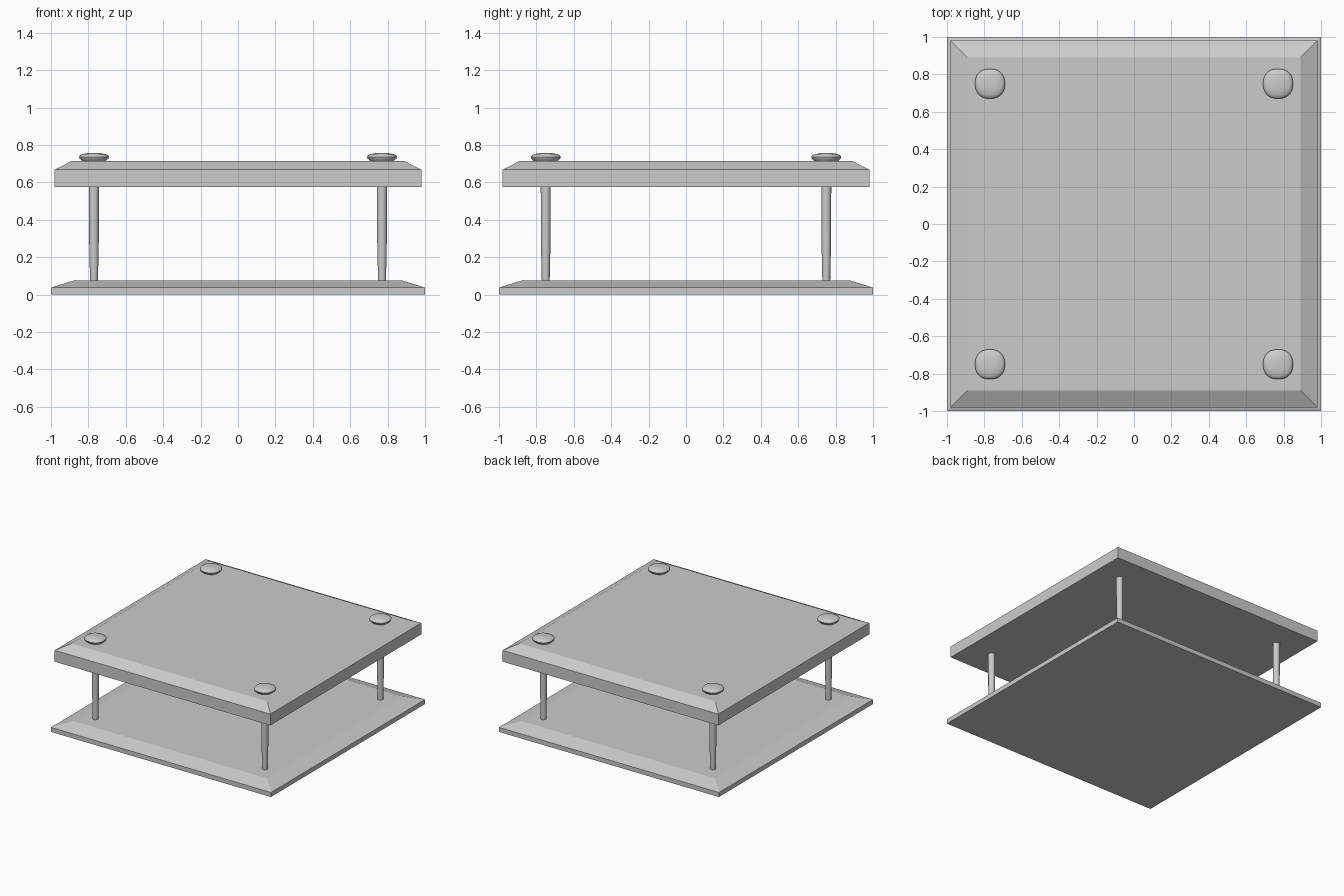
import bpy, bmesh
from math import cos, sin, pi, radians

if "Cube" in bpy.data.objects:
    bpy.data.objects.remove(bpy.data.objects["Cube"])


def loft(name, rings, smooth=False):
    """Join stacked rings of points into a closed solid."""
    bm = bmesh.new()
    loops = [[bm.verts.new(p) for p in ring] for ring in rings]
    n = len(loops[0])
    for a, b in zip(loops, loops[1:]):
        for i in range(n):
            j = (i + 1) % n
            bm.faces.new((a[i], a[j], b[j], b[i]))
    bm.faces.new(loops[0][::-1])
    bm.faces.new(loops[-1])
    mesh = bpy.data.meshes.new(name)
    bm.to_mesh(mesh)
    bm.free()
    ob = bpy.data.objects.new(name, mesh)
    bpy.context.collection.objects.link(ob)
    if smooth:
        bpy.ops.object.select_all(action='DESELECT')
        bpy.context.view_layer.objects.active = ob
        ob.select_set(True)
        bpy.ops.object.shade_smooth_by_angle(angle=radians(40))
    return ob


def square(h, z):
    return [(-h, -h, z), (h, -h, z), (h, h, z), (-h, h, z)]


def rounded(r, z, n, power=2.0):
    """Circle, or a slightly squared circle when power is above 2."""
    pts = []
    for i in range(n):
        c, s = cos(2 * pi * i / n), sin(2 * pi * i / n)
        k = r / (abs(c) ** power + abs(s) ** power) ** (1 / power)
        pts.append((k * c, k * s, z))
    return pts


# Plates with chamfered top edges
loft("base_plate", [square(1.0, 0), square(1.0, 0.037), square(0.88, 0.075)])
loft("top_plate", [square(0.98, 0.575), square(0.98, 0.668), square(0.89, 0.714)])

# Head profile: (radius, z)
head = [(0.062, 0.712), (0.066, 0.717), (0.077, 0.727), (0.08, 0.736),
        (0.076, 0.744), (0.062, 0.751), (0.035, 0.756), (0.012, 0.757)]

# Four pins: tapered rod and domed head
for sx, side in ((-1, "left"), (1, "right")):
    for sy, end in ((-1, "front"), (1, "back")):
        rod = loft(f"rod_{end}_{side}",
                   [rounded(0.021, 0.07, 16), rounded(0.026, 0.3, 16),
                    rounded(0.027, 0.715, 16)], True)
        cap = loft(f"rod_head_{end}_{side}",
                   [rounded(r, z, 32, 2.3) for r, z in head], True)
        for ob in (rod, cap):
            ob.location = (sx * 0.77, sy * 0.75, 0)
